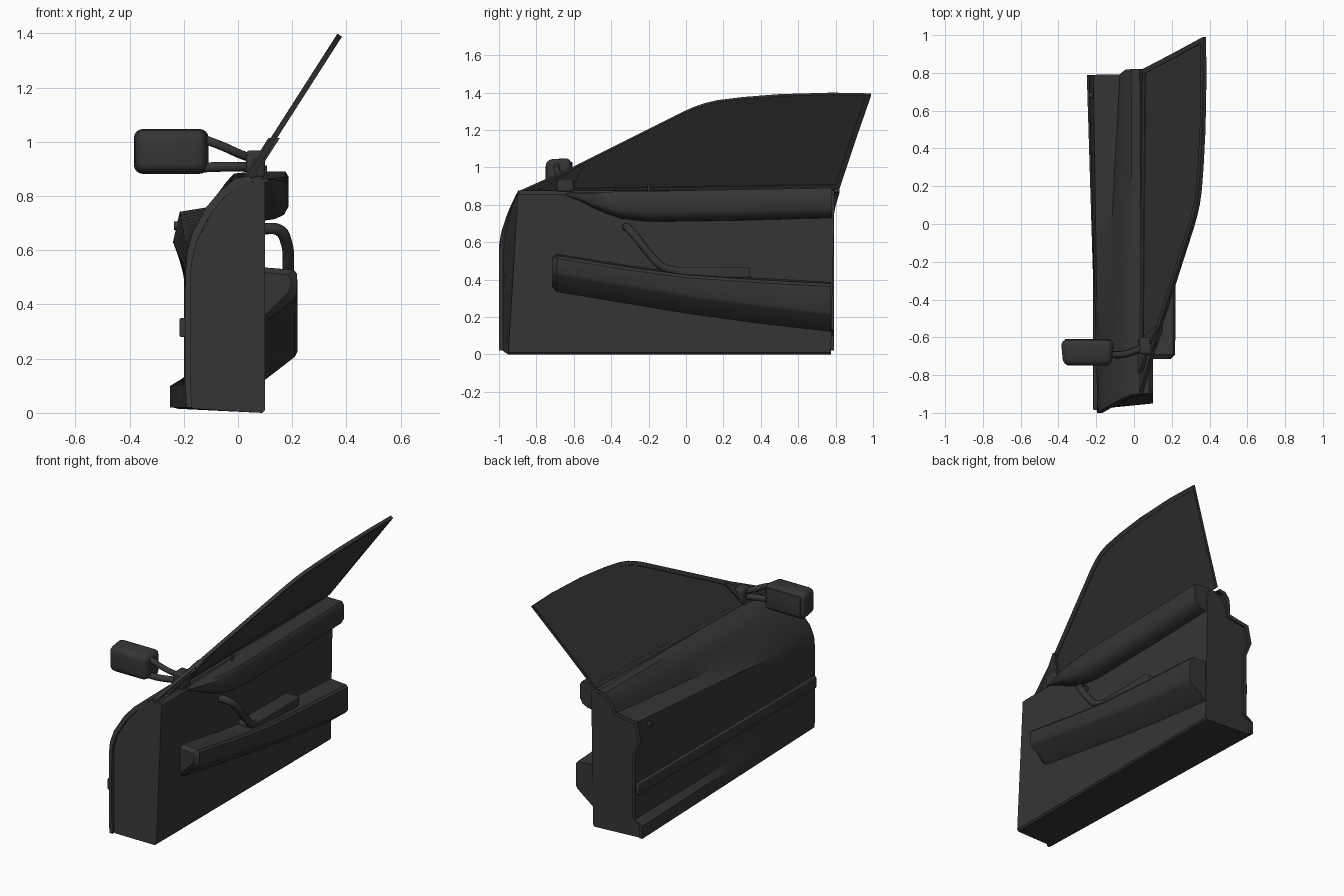
import bpy, bmesh, math
from mathutils import Vector

cube = bpy.data.objects.get("Cube")
if cube:
    bpy.data.objects.remove(cube, do_unlink=True)


def material(name, value):
    m = bpy.data.materials.new(name)
    m.use_nodes = True
    colour = (value, value, value, 1)
    m.diffuse_color = colour
    m.node_tree.nodes["Principled BSDF"].inputs["Base Color"].default_value = colour
    return m


DARK = material("dark grey", 0.036)


def finish(obj, angle=35):
    obj.data.materials.append(DARK)
    bpy.ops.object.select_all(action="DESELECT")
    obj.select_set(True)
    bpy.context.view_layer.objects.active = obj
    if obj.type == "CURVE":
        bpy.ops.object.convert(target="MESH")
    bpy.ops.object.shade_smooth_by_angle(angle=math.radians(angle))


def add_mesh(name, bm, angle=35):
    bmesh.ops.recalc_face_normals(bm, faces=bm.faces)
    mesh = bpy.data.meshes.new(name)
    bm.to_mesh(mesh)
    bm.free()
    obj = bpy.data.objects.new(name, mesh)
    bpy.context.collection.objects.link(obj)
    finish(obj, angle)


def loft(name, rings, angle=35):
    """Skin a run of closed cross-sections and cap both ends."""
    bm = bmesh.new()
    rows = [[bm.verts.new(p) for p in ring] for ring in rings]
    n = len(rows[0])
    for a, b in zip(rows, rows[1:]):
        for i in range(n):
            j = (i + 1) % n
            bm.faces.new((a[i], a[j], b[j], b[i]))
    bm.faces.new(rows[0])
    bm.faces.new(rows[-1])
    add_mesh(name, bm, angle)


def box(name, low, high, bevel, taper=1.0):
    """Rounded box; taper shrinks its front face."""
    low, high = Vector(low), Vector(high)
    mid, size = (low + high) / 2, high - low
    bm = bmesh.new()
    bmesh.ops.create_cube(bm, size=1)
    for v in bm.verts:
        s = taper if v.co.y < 0 else 1
        v.co = mid + Vector((v.co.x * size.x * s, v.co.y * size.y, v.co.z * size.z * s))
    bmesh.ops.bevel(bm, geom=bm.edges[:], offset=bevel, segments=4,
                    profile=0.5, affect="EDGES")
    add_mesh(name, bm)


def tube(name, points, radius):
    curve = bpy.data.curves.new(name, "CURVE")
    curve.dimensions = "3D"
    curve.bevel_depth = radius
    curve.bevel_resolution = 3
    curve.use_fill_caps = True
    curve.resolution_u = 6
    s = curve.splines.new("BEZIER")
    s.bezier_points.add(len(points) - 1)
    for p, co in zip(s.bezier_points, points):
        p.co = co
        p.handle_left_type = p.handle_right_type = "AUTO"
    obj = bpy.data.objects.new(name, curve)
    bpy.context.collection.objects.link(obj)
    finish(obj, 50)


# Outer skin profiles (x, z), from sill to belt line
FRONT = [(-.19, .02), (-.195, .1), (-.195, .14), (-.195, .45), (-.193, .53), (-.188, .59),
         (-.17, .66), (-.12, .755), (-.07, .815), (-.01, .865), (.04, .875)]
REAR = [(-.25, .02), (-.25, .1), (-.2, .13), (-.2, .53), (-.24, .63), (-.215, .742),
        (-.075, .765), (-.062, .81), (-.045, .85), (-.015, .883), (.03, .888)]
STATIONS = [i / 12 for i in range(13)]


def profile(t):
    return [(a[0] + (b[0] - a[0]) * t, a[1] + (b[1] - a[1]) * t)
            for a, b in zip(FRONT, REAR)]


def lean(z):
    return (max(0, z - .57) / .3) ** 1.6


def inward(p, d):
    return (p[0] + d, p[1] - (d if p[1] > .55 else 0))


def skin_point(p, t):
    front = -1 + .1 * lean(p[1])
    rear = .79 + .03 * max(0, min(1, (p[1] - .76) / .1))
    return (p[0], front + (rear - front) * t, p[1])


def body_point(p, t):
    front = -.98 + .03 * (p[0] + .2) / .3 + .055 * lean(p[1])
    rear = .775 + .02 * max(0, min(1, (p[1] - .72) / .1))
    return (p[0], front + (rear - front) * t, p[1])


skin_rings, body_rings = [], []
for t in STATIONS:
    outer = profile(t)
    inner = [inward(p, .02) for p in reversed(outer)]
    skin_rings.append([skin_point(p, t) for p in outer + inner])
    core = [inward(p, .01) for p in outer]
    core += [(.08, .875), (.1, .855), (.1, .01), (.09, 0), (-.16 - .06 * t, .015)]
    body_rings.append([body_point(p, t) for p in core])
loft("outer_skin", skin_rings)
loft("door_body", body_rings)

# Rub strip and lock on the outer skin
box("rub_strip", (-.216, -.985, .28), (-.185, .78, .35), .006)
bm = bmesh.new()
bmesh.ops.create_cone(bm, cap_ends=True, segments=20, radius1=.016, radius2=.016, depth=.03)
for v in bm.verts:
    v.co = Vector((v.co.z - .222, v.co.x + .68, v.co.y + .69))
add_mesh("key_lock", bm)

# Upper padded ledge on the inside, swept up at its front end
ledge = []
for y, low, depth in [(-.64, .85, .01), (-.57, .825, .035), (-.5, .79, .055), (-.42, .755, .07),
                      (-.34, .73, .08), (-.2, .715, .087), (.3, .722, .087), (.78, .735, .087)]:
    top = .865 + .025 * (y + .64) / 1.42
    h, x = top - low, .1 + depth
    ledge.append([(.07, y, top), (x - .012, y, top), (x, y, top - .12 * h),
                  (x, y, low + .3 * h), (x - .2 * depth, y, low + .1 * h),
                  (.1 + .4 * depth, y, low), (.07, y, low - .01)])
loft("upper_ledge", ledge, 40)

# Armrest
arm = []
for y, top, low, out in [(-.715, .51, .36, .195), (-.69, .528, .335, .218), (-.3, .465, .27, .22),
                         (0, .425, .22, .22), (.4, .398, .165, .22), (.775, .378, .122, .22)]:
    arm.append([(.08, y, top + .01), (out - .012, y, top), (out, y, top - .015),
                (out, y, low + .105), (out - .01, y, low + .085), (.1, y, low), (.08, y, low)])
loft("armrest", arm)

# Pull handle and its mounting plate
tube("pull_handle", [(.09, -.32, .68), (.15, -.31, .675), (.178, -.27, .63),
                     (.185, -.19, .53), (.182, -.12, .465), (.17, -.04, .445)], .022)
box("handle_plate", (.09, -.14, .41), (.19, .34, .468), .008)


# Window: frame ring and glass on one slanted plane
def pane(y, z, shift=0.0):
    return (.04 + (z - .87) * .64 + shift, y, z)


OUTLINE = [(-.9, .865), (-.6, 1.0), (-.3, 1.15), (-.02, 1.29), (.04, 1.317), (.1, 1.338),
           (.17, 1.354), (.3, 1.37), (.5, 1.386), (.78, 1.394), (.99, 1.39),
           (.9, 1.13), (.82, .89)]


def window_part(name, keep_rim, thickness):
    """Keep the rim or the centre of the inset outline and thicken it evenly."""
    bm = bmesh.new()
    centre = bm.faces.new([bm.verts.new(pane(y, z)) for y, z in OUTLINE])
    bm.normal_update()
    rim = bmesh.ops.inset_region(bm, faces=[centre], thickness=.026,
                                 use_boundary=True, use_even_offset=True)["faces"]
    bmesh.ops.delete(bm, geom=[centre] if keep_rim else rim, context="FACES")
    half = Vector((1, 0, -.64)).normalized() * thickness / 2
    back = bmesh.ops.extrude_face_region(bm, geom=bm.faces[:], use_keep_orig=True)["geom"]
    moved = {g for g in back if isinstance(g, bmesh.types.BMVert)}
    for v in bm.verts:
        v.co += half if v in moved else -half
    add_mesh(name, bm)


window_part("window_frame", True, .02)
window_part("window_glass", False, .01)

# Corner trim triangle inside the window, and lock pin
triangle = [(-.8, .868), (-.56, 1.015), (-.545, 1.01), (-.62, .868)]
loft("corner_trim", [[pane(y, z, s) for y, z in triangle] for s in (-.02, .022)])
tube("lock_pin", [(.1, -.2, .86), (.1, -.2, .912)], .007)

# Wing mirror: mount, two arms, housing and its glass
box("mirror_mount", (.03, -.69, .87), (.1, -.6, .968), .012)
tube("upper_mirror_arm", [(-.14, -.69, 1.015), (-.06, -.69, .985), (.02, -.665, .95),
                          (.07, -.64, .935)], .017)
tube("lower_mirror_arm", [(-.14, -.69, .905), (-.06, -.69, .908), (.02, -.665, .908),
                          (.07, -.64, .905)], .019)
box("mirror_housing", (-.388, -.75, .88), (-.105, -.612, 1.05), .034, .9)
box("mirror_glass", (-.365, -.616, .902), (-.128, -.608, 1.028), .003)
